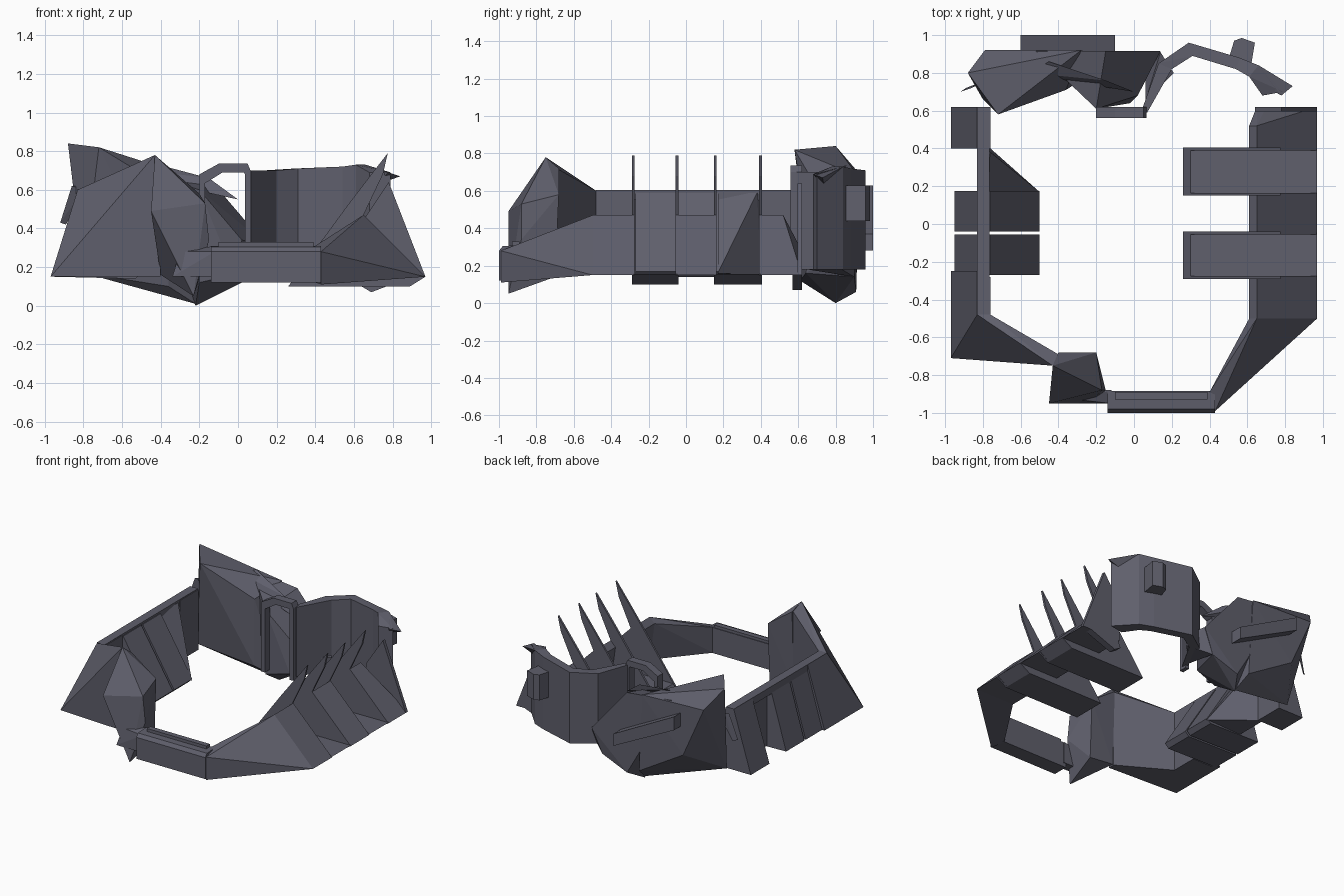
import bpy, bmesh
from mathutils import Vector

if "Cube" in bpy.data.objects:
    bpy.data.objects.remove(bpy.data.objects["Cube"])

# Dark blue-grey used for every part
slate = bpy.data.materials.new("slate")
slate.diffuse_color = (.115, .115, .15, 1)
slate.use_nodes = True
slate.node_tree.nodes["Principled BSDF"].inputs["Base Color"].default_value = slate.diffuse_color


def finish(name, bm):
    bmesh.ops.recalc_face_normals(bm, faces=bm.faces)
    me = bpy.data.meshes.new(name)
    bm.to_mesh(me)
    bm.free()
    me.materials.append(slate)
    ob = bpy.data.objects.new(name, me)
    bpy.context.collection.objects.link(ob)
    return ob


def hull(name, pts):
    """Faceted convex chunk through the given points."""
    bm = bmesh.new()
    for p in pts:
        bm.verts.new(p)
    bmesh.ops.convex_hull(bm, input=bm.verts)
    loose = [v for v in bm.verts if not v.link_faces]
    bmesh.ops.delete(bm, geom=loose, context='VERTS')
    bmesh.ops.dissolve_limit(bm, angle_limit=0.02, verts=bm.verts, edges=bm.edges)
    return finish(name, bm)


def prism(name, prof, axis, a, b):
    """Extrude a 2D profile along axis x, y or z from a to b."""
    def put(p, t):
        return {'x': (t, p[0], p[1]), 'y': (p[0], t, p[1]), 'z': (p[0], p[1], t)}[axis]
    bm = bmesh.new()
    f = bm.faces.new([bm.verts.new(put(p, a)) for p in prof])
    ext = bmesh.ops.extrude_face_region(bm, geom=[f])
    vs = [g for g in ext['geom'] if isinstance(g, bmesh.types.BMVert)]
    bmesh.ops.translate(bm, verts=vs, vec=Vector(put((0, 0), b - a)))
    return finish(name, bm)


def box(name, x0, x1, y0, y1, z0, z1):
    return prism(name, [(x0, y0), (x1, y0), (x1, y1), (x0, y1)], 'z', z0, z1)


# Right wall in three sections, with its tapered rear end
right_section = [(.97, .15), (.65, .47), (.61, .43), (.65, .15)]
for i, (a, b) in enumerate([(-.5, -.28), (-.045, .16), (.40, .52)]):
    prism(f"right_wall_{i}", right_section, 'y', a, b)
hull("right_wall_end", [(x, .52, z) for x, z in right_section] +
     [(.97, .62, .15), (.70, .62, .28), (.65, .62, .26), (.65, .62, .15)])
prism("right_wall_foot", [(.64, .1), (.69, .07), (.9, .15), (.66, .15)], 'y', .57, .62)
prism("right_end_plate", [(.97, .15), (.78, .64), (.64, .43), (.66, .15)], 'y', .595, .62)

# Low ramps in the two wall gaps, with a tall leaning blade on each side
ramp = [(.26, .1), (.30, .15), (.97, .155), (.89, .1)]
blade = [(.26, .1), (.56, .51), (.69, .68), (.775, .79), (.75, .68), (.65, .47),
         (.97, .15), (.89, .1)]
for i, (a, b) in enumerate([(-.28, -.045), (.16, .40)]):
    prism(f"right_ramp_{i}", ramp, 'y', a, b)
    prism(f"blade_front_{i}", blade, 'y', a - .01, a + .004)
    prism(f"blade_back_{i}", blade, 'y', b - .01, b + .006)

# Front right diagonal wall
hull("front_right_wall", [(x, -.5, z) for x, z in right_section] +
     [(.43, -.99, .11), (.43, -.99, .28), (.40, -.89, .31), (.40, -.89, .12)])

# Front block
prism("front_block", [(-1, .12), (-1, .28), (-.98, .305), (-.885, .31), (-.885, .12)],
      'x', -.14, .43)
box("front_block_cap", -.10, .39, -.93, -.89, .30, .33)
hull("front_block_link", [(-.12, -.95, .15), (-.12, -.95, .28), (-.12, -.88, .31),
     (-.12, -.88, .15), (-.34, -.95, .15), (-.3, -.93, .28), (-.24, -.88, .29), (-.26, -.88, .15)])

# Front left tower and peak wall
hull("front_tower", [(-.43, -.75, .78), (-.40, -.68, .72), (-.45, -.95, .49), (-.20, -.68, .58),
     (-.17, -.88, .53), (-.34, -.95, .27), (-.15, -.88, .34), (-.23, -.95, .05),
     (-.20, -.70, .14), (-.40, -.70, .16)])
left_section = [(-.97, .15), (-.83, .6), (-.76, .6), (-.76, .15)]
hull("front_left_wall", [(x, -.48, z) for x, z in left_section] +
     [(-.97, -.71, .15), (-.43, -.75, .78), (-.40, -.69, .72), (-.40, -.74, .15), (-.40, -.69, .15)])

# Left wall sections and the continuous ridge
prism("left_wall_front", left_section, 'y', -.48, -.28)
prism("left_wall_back", left_section, 'y', .40, .62)
box("left_ridge", -.83, -.765, -.48, .62, .55, .605)

# Left buttresses
left_buttress = [(-.95, .15), (-.82, .59), (-.76, .59), (-.50, .17), (-.53, .14)]
for i, a in enumerate([-.27, -.04]):
    prism(f"left_buttress_{i}", left_buttress, 'y', a, a + .215)
hull("left_corner_brace", [(-.79, .17, .15), (-.79, .17, .59), (-.5, .17, .16), (-.76, .38, .59),
     (-.79, .40, .15), (-.76, .40, .15), (-.79, .40, .59)])
prism("left_gap_plate", left_section[:2] + [(-.80, .58), (-.92, .15)], 'y', -.29, -.25)

# Rear left faceted mass, two joined chunks
hull("rear_left_mass", [(-.72, .58, .82), (-.88, .80, .84), (-.79, .92, .70), (-.28, .92, .68),
     (-.25, .91, .10), (-.62, .92, .32), (-.80, .66, .17), (-.36, .71, .10), (-.36, .71, .60),
     (-.22, .80, .01)])
hull("rear_centre_mass", [(-.52, .915, .70), (-.15, .915, .66), (.14, .915, .32), (.06, .90, .14),
     (-.15, .91, .06), (-.22, .80, 0), (-.20, .61, .12), (-.20, .61, .60), (-.02, .64, .16),
     (.02, .68, .34)])
hull("rear_joint", [(.14, .91, .32), (.06, .90, .14), (.21, .80, .20), (.21, .80, .28),
     (.06, .65, .18), (.06, .65, .30)])
prism("rear_bar", [(-.10, .28), (-.10, .37), (-.60, .63), (-.60, .53)], 'y', .90, 1.0)
hull("rear_left_shard", [(-.86, .72, .62), (-.92, .70, .43), (-.89, .72, .42), (-.84, .74, .62),
     (-.80, .75, .60)])
hull("rear_top_shard", [(-.55, .80, .71), (-.45, .86, .74), (0, .70, .55), (-.15, .76, .66),
     (-.5, .78, .66)])

# Gate frame
for x in (-.20, .035):
    box("gate_post", x, x + .03, .56, .62, .16, .68)
prism("gate_lintel", [(-.20, .62), (-.20, .68), (-.10, .735), (.05, .735), (.065, .70),
      (.065, .64), (.03, .69), (-.08, .69), (-.16, .64)], 'y', .56, .62)

# Rear right wall: folded band of panels
outer = [(.04, .60), (.13, .85), (.29, .96), (.56, .88), (.66, .84), (.79, .70)]
inner = [(.07, .59), (.20, .82), (.31, .89), (.54, .82), (.61, .78), (.68, .68)]
tops = [.70, .70, .71, .72, .73, .69]
for i in range(5):
    pts = []
    for j in (i, i + 1):
        for p in (outer[j], inner[j]):
            pts += [(*p, .18), (*p, tops[j])]
    hull(f"rear_right_panel_{i}", pts)
hull("rear_right_tip", [(.66, .84, .73), (.84, .73, .67), (.78, .68, .69), (.64, .76, .70),
     (.70, .74, .62)])
prism("rear_right_box", [(.50, .87), (.53, .97), (.57, .985), (.64, .96), (.62, .84)], 'z', .44, .63)
